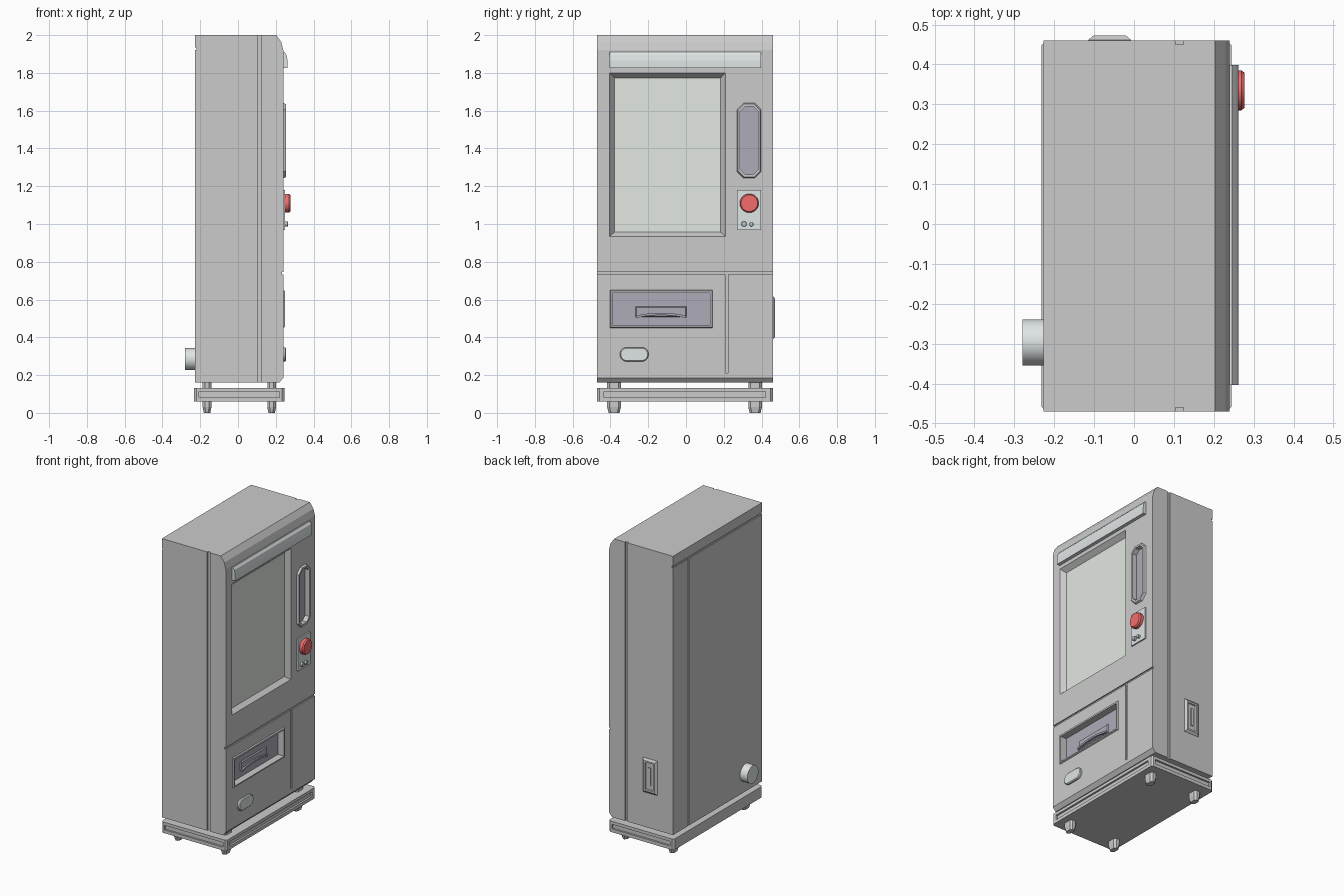
import bpy, bmesh
from math import sin, cos, pi

if "Cube" in bpy.data.objects:
    bpy.data.objects.remove(bpy.data.objects["Cube"])

COLORS = {
    "pale_metal": (0.74, 0.78, 0.79, 1), "green_glass": (0.76, 0.81, 0.75, 1),
    "dark_glass": (0.42, 0.41, 0.48, 1), "red": (0.90, 0.15, 0.15, 1),
    "teal_metal": (0.52, 0.60, 0.60, 1),
}
MATS = {}
for key, rgba in COLORS.items():
    MATS[key] = bpy.data.materials.new(key)
    MATS[key].diffuse_color = rgba


def rect(u0, u1, v0, v1, c=0, n=1):
    """Rectangle outline, optionally with chamfered (n=1) or rounded corners."""
    if c == 0:
        return [(u0, v0), (u1, v0), (u1, v1), (u0, v1)]
    pts = []
    corners = [(u1 - c, v1 - c), (u0 + c, v1 - c), (u0 + c, v0 + c), (u1 - c, v0 + c)]
    for k, (u, v) in enumerate(corners):
        for i in range(n + 1):
            a = (k + i / n) * pi / 2
            pts.append((u + c * cos(a), v + c * sin(a)))
    return pts


def circle(u, v, r, n=32):
    return [(u + r * cos(2 * pi * i / n), v + r * sin(2 * pi * i / n)) for i in range(n)]


def loft(name, axis, sections, color=None, wrap=False, smooth=False):
    """Skin a list of (outline, depth along axis); wrap closes it into a ring."""
    place = {"x": lambda u, v, d: (d, u, v),
             "y": lambda u, v, d: (u, d, v),
             "z": lambda u, v, d: (u, v, d)}[axis]
    bm = bmesh.new()
    loops = [[bm.verts.new(place(u, v, d)) for u, v in o] for o, d in sections]
    for a, b in zip(loops, loops[1:] + (loops[:1] if wrap else [])):
        for i in range(len(a)):
            j = (i + 1) % len(a)
            bm.faces.new((a[i], a[j], b[j], b[i]))
    if not wrap:
        bm.faces.new(loops[0])
        bm.faces.new(loops[-1])
    bmesh.ops.recalc_face_normals(bm, faces=bm.faces)
    me = bpy.data.meshes.new(name)
    bm.to_mesh(me)
    bm.free()
    ob = bpy.data.objects.new(name, me)
    bpy.context.collection.objects.link(ob)
    if color:
        me.materials.append(MATS[color])
    if smooth:
        bpy.ops.object.select_all(action="DESELECT")
        ob.select_set(True)
        bpy.context.view_layer.objects.active = ob
        bpy.ops.object.shade_smooth_by_angle()
    return ob


def box(name, x0, x1, y0, y1, z0, z1, color=None):
    return loft(name, "z", [(rect(x0, x1, y0, y1), z0), (rect(x0, x1, y0, y1), z1)], color)


def cut(target, *cutters):
    for c in cutters:
        c.hide_render = True
        m = target.modifiers.new("cut", "BOOLEAN")
        m.operation, m.solver, m.object = "DIFFERENCE", "EXACT", c
        bpy.context.view_layer.objects.active = target
        bpy.ops.object.modifier_apply(modifier=m.name)
        bpy.data.objects.remove(c)


def frame(name, outer, mid, inner, x0, x1):
    """Raised bezel with a sloped outside."""
    return loft(name, "x", [(outer, x0), (mid, x1), (inner, x1), (inner, x0)], wrap=True)


Y0, Y1 = -0.47, 0.46
FRONT, BACK = 0.24, -0.227

# Cabinet with back panel seams
cabinet = box("cabinet", BACK, 0.104, Y0, Y1, 0.16, 2.0)
cut(cabinet,
    box("cutter", -0.3, BACK + 0.006, -0.6, 0.6, 1.922, 1.934),
    box("cutter", -0.3, BACK + 0.006, 0.295, 0.305, 0.1, 1.928))
box("door_seam", 0.10, 0.128, Y0 + 0.01, Y1 - 0.01, 0.16, 2.0)

# Front door with sloped top, recesses and seams
profile = [(0.124, 0.16), (0.218, 0.16), (FRONT, 0.185), (FRONT, 1.92),
           (0.229, 1.963), (0.203, 2.0), (0.124, 2.0)]
door = loft("front_door", "y", [(profile, Y0), (profile, Y1)])
win_out, win_in = rect(-0.404, 0.208, 0.935, 1.80), rect(-0.378, 0.183, 0.957, 1.773)
slot_in = rect(0.287, 0.382, 1.262, 1.622, 0.026)
tray_in = rect(-0.388, 0.128, 0.462, 0.635)
cut(door,
    loft("cutter", "x", [(win_out, 0.3), (win_out, FRONT), (win_in, 0.208)]),
    loft("cutter", "x", [(slot_in, 0.3), (slot_in, 0.215)]),
    loft("cutter", "x", [(tray_in, 0.3), (tray_in, 0.195)]),
    box("cutter", FRONT - 0.008, 0.3, -0.6, 0.6, 0.732, 0.745),
    box("cutter", FRONT - 0.008, 0.3, 0.208, 0.223, 0.21, 0.738))

# Display window
loft("window_glass", "x", [(win_in, 0.20), (win_in, 0.211)], "green_glass")

# Header light strip
head = [(0.235, 1.825), (0.262, 1.825), (0.262, 1.865), (0.257, 1.895), (0.246, 1.91), (0.235, 1.91)]
loft("header_strip", "y", [(head, -0.404), (head, 0.398)], "pale_metal")

# Tall slot beside the window
frame("slot_bezel", rect(0.268, 0.400, 1.24, 1.643, 0.036),
      rect(0.275, 0.393, 1.248, 1.635, 0.033), slot_in, 0.235, 0.253)
loft("slot_panel", "x", [(slot_in, 0.21), (slot_in, 0.222)], "dark_glass")

# Control panel and buttons
box("control_panel", 0.235, 0.249, 0.27, 0.398, 0.967, 1.18, "pale_metal")
for name, y, z, r, x1, col in (("main_button", 0.335, 1.11, 0.05, 0.277, "red"),
                               ("small_button_left", 0.307, 1.0, 0.014, 0.264, "teal_metal"),
                               ("small_button_right", 0.346, 0.998, 0.011, 0.264, "teal_metal")):
    loft(name, "x", [(circle(y, z, r), 0.245), (circle(y, z, r), x1 - 0.16 * r),
                     (circle(y, z, r * 0.88), x1)], col, smooth=True)

# Pick-up tray with flap
frame("tray_bezel", rect(-0.404, 0.143, 0.448, 0.652), rect(-0.398, 0.137, 0.454, 0.646),
      tray_in, 0.235, 0.248)
loft("tray_panel", "x", [(tray_in, 0.19), (tray_in, 0.203)], "dark_glass")
flap = rect(-0.27, 0.005, 0.505, 0.565)
flap_top = rect(-0.262, -0.003, 0.512, 0.558)
loft("tray_flap", "x", [(flap, 0.20), (flap_top, 0.210)], "dark_glass")
ys = [-0.265 + 0.265 * i / 10 for i in range(11)]
arc = [(y, 0.53 - 0.9 * (y + 0.1325) ** 2) for y in ys]
grip = arc + [(y, z - 0.012) for y, z in reversed(arc)]
loft("tray_grip", "x", [(grip, 0.205), (grip, 0.22)], "dark_glass")

# Lower oval handle
loft("oval_handle", "x", [(rect(-0.35, -0.198, 0.272, 0.347, 0.037, 5), 0.235),
                          (rect(-0.35, -0.198, 0.272, 0.347, 0.037, 5), 0.25),
                          (rect(-0.345, -0.203, 0.277, 0.342, 0.032, 5), 0.255)], "pale_metal")

# Plinth with recessed strips on the front and sides
foot_print = rect(-0.232, 0.245, Y0, Y1, 0.012)
plinth = loft("plinth", "z", [(foot_print, 0.06), (foot_print, 0.132)])
cut(plinth,
    box("cutter", 0.233, 0.3, -0.435, 0.422, 0.082, 0.112),
    box("cutter", -0.207, 0.219, Y1 - 0.012, 0.6, 0.082, 0.112),
    box("cutter", -0.207, 0.219, -0.6, Y0 + 0.012, 0.082, 0.112))

# Feet running up through the plinth
for xn, x in (("back", -0.164), ("front", 0.178)):
    for yn, y in (("left", -0.381), ("right", 0.366)):
        def leg(a, b):
            return rect(x - a, x + a, y - b, y + b, 0.012)
        loft(f"{xn}_{yn}_foot", "z", [(leg(0.017, 0.029), 0), (leg(0.023, 0.036), 0.03),
                                      (leg(0.023, 0.036), 0.165)])

# Side lock plate
def plate(d):
    return rect(-0.115 + d, -0.007 - d, 0.39 + d, 0.617 - d)
loft("side_plate", "y", [(plate(0), 0.45), (plate(0), 0.461), (plate(0.013), 0.472),
                         (plate(0.024), 0.472), (plate(0.027), 0.465)])
box("side_plate_bar", -0.069, -0.053, 0.455, 0.471, 0.445, 0.562)

# Back outlet
loft("back_outlet", "x", [(circle(-0.297, 0.285, 0.058), -0.28),
                          (circle(-0.297, 0.285, 0.058), -0.22)], "pale_metal", smooth=True)

for m in bpy.data.materials:
    if m.users and not m.is_grease_pencil:
        m.use_nodes = True
        m.node_tree.nodes["Principled BSDF"].inputs["Base Color"].default_value = m.diffuse_color
